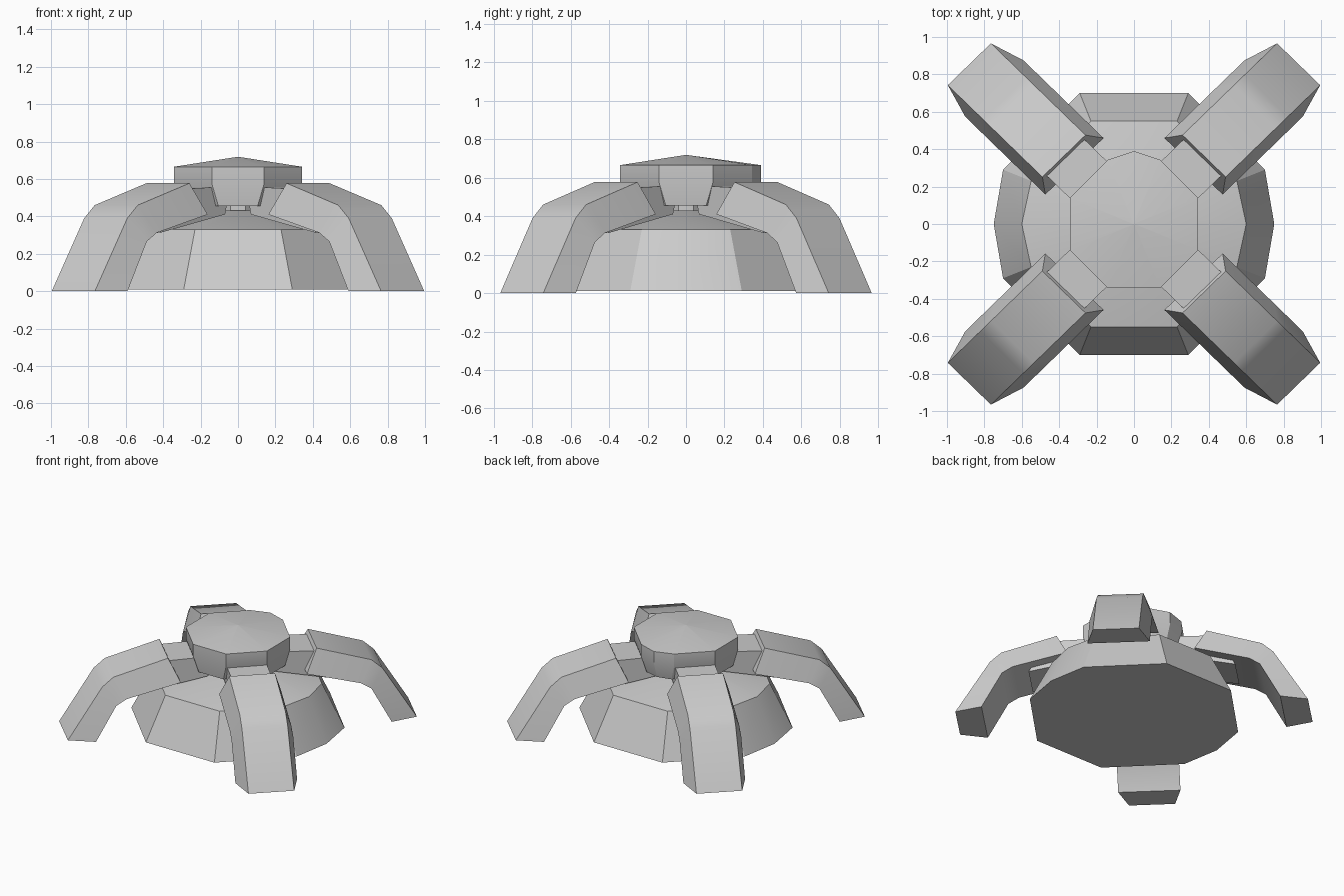
import bpy, bmesh, math
from mathutils import Matrix

cube = bpy.data.objects.get("Cube")
if cube:
    bpy.data.objects.remove(cube, do_unlink=True)

grey = bpy.data.materials.new("plain_grey")
grey.use_nodes = True
colour = (0.6, 0.6, 0.6, 1)
grey.diffuse_color = colour
grey.node_tree.nodes["Principled BSDF"].inputs["Base Color"].default_value = colour


def loft(name, rings, matrix=None, smooth=30):
    """Skin closed rings of equal length and cap both ends."""
    bm = bmesh.new()
    loops = [[bm.verts.new(p) for p in ring] for ring in rings]
    count = len(loops[0])
    for low, high in zip(loops, loops[1:]):
        for i in range(count):
            j = (i + 1) % count
            bm.faces.new((low[i], low[j], high[j], high[i]))
    bm.faces.new(loops[0][::-1])
    bm.faces.new(loops[-1])
    bmesh.ops.remove_doubles(bm, verts=bm.verts, dist=0.0001)
    if matrix:
        bm.transform(matrix)
    bmesh.ops.recalc_face_normals(bm, faces=bm.faces)
    mesh = bpy.data.meshes.new(name)
    bm.to_mesh(mesh)
    bm.free()
    mesh.materials.append(grey)
    obj = bpy.data.objects.new(name, mesh)
    bpy.context.collection.objects.link(obj)
    bpy.ops.object.select_all(action='DESELECT')
    obj.select_set(True)
    bpy.context.view_layer.objects.active = obj
    bpy.ops.object.shade_smooth_by_angle(angle=math.radians(smooth))
    return obj


def octagon(near, far, z, peaks):
    """Octagon ring with extra corner points, ordered by angle."""
    pts = [(sx * a, sy * b) for a, b in ((near, far), (far, near))
           for sx in (-1, 1) for sy in (-1, 1)] + peaks
    pts.sort(key=lambda p: math.atan2(p[1], p[0]))
    return [(x, y, z) for x, y in pts]


def sides(r):
    return [(r, 0), (-r, 0)]


# Faceted base with a shallow roof
loft("base", [octagon(0.29, 0.70, 0.01, sides(0.75)),
              octagon(0.23, 0.55, 0.33, sides(0.60)),
              octagon(0.05, 0.12, 0.43, sides(0.13))])

# Short neck between base and hub
loft("neck", [octagon(0.04, 0.09, z, sides(0.095)) for z in (0.40, 0.48)])

# Hub with a pointed lid and one extra corner at the back
loft("hub", [octagon(0.105, 0.325, 0.455, [(0, 0.35)]),
             octagon(0.14, 0.343, 0.575, [(0, 0.39)]),
             octagon(0.14, 0.343, 0.665, [(0, 0.39)]),
             octagon(0.0014, 0.0034, 0.718, [(0, 0.0039)])], smooth=20)


# Leg sections run outward: top radius, top height, bottom radius, bottom height
LEG = [(0.53, 0.577, 0.45, 0.41), (0.92, 0.46, 0.835, 0.312),
       (1.0, 0.39, 0.91, 0.265), (1.245, 0, 1.055, 0)]
STRUT = [(0.20, 0.56, 0.24, 0.41), (0.60, 0.545, 0.73, 0.312)]


def limb(name, sections, top, bottom, angle, smooth):
    rings = [[(rt, -top, zt), (rt, top, zt), (rb, bottom, zb), (rb, -bottom, zb)]
             for rt, zt, rb, zb in sections]
    place = Matrix.Diagonal((1, 0.97, 1, 1)) @ Matrix.Rotation(math.radians(angle), 4, 'Z')
    loft(name, rings, place, smooth)


# Four bent legs, each joined to the hub by a strut
for name, angle in (("back_left", 45), ("back_right", 135),
                    ("front_right", 225), ("front_left", 315)):
    limb(name + "_leg", LEG, 0.163, 0.22, angle, 30)
    limb(name + "_strut", STRUT, 0.142, 0.142, angle, 30)
